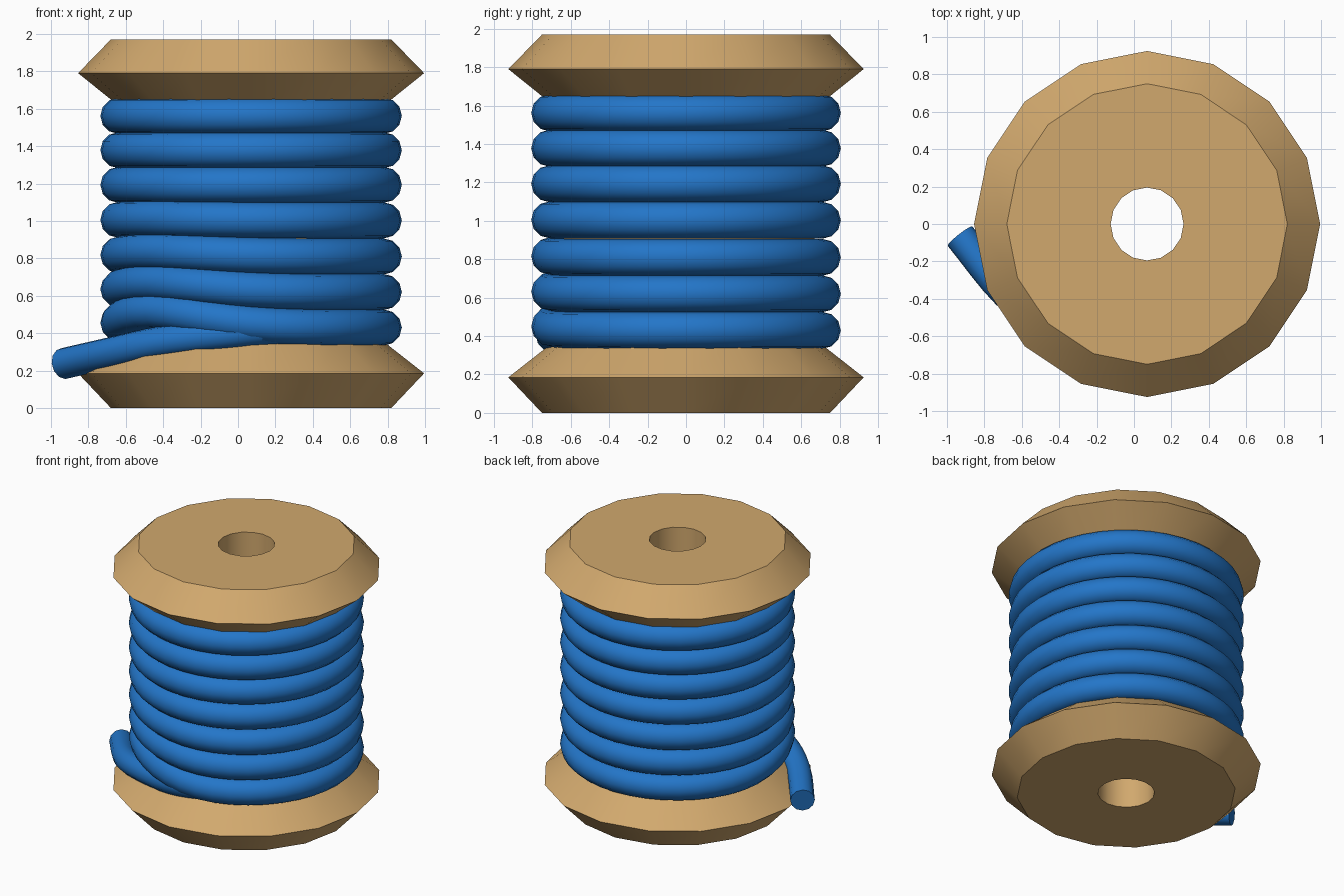
import bpy, bmesh, math
from mathutils import Vector

if "Cube" in bpy.data.objects:
    bpy.data.objects.remove(bpy.data.objects["Cube"])

CX = 0.07  # spool axis position in x


def material(name, rgb):
    m = bpy.data.materials.new(name)
    m.diffuse_color = (*rgb, 1)
    m.use_nodes = True
    m.node_tree.nodes["Principled BSDF"].inputs["Base Color"].default_value = m.diffuse_color
    return m


tan = material("tan wood", (0.64, 0.395, 0.155))
blue = material("blue rope", (0.017, 0.18, 0.58))


def loft(name, loops, closed, mat):
    """Skin a list of closed point loops into a smooth-by-angle object."""
    bm = bmesh.new()
    rows = [[bm.verts.new(p) for p in loop] for loop in loops]
    n = len(rows[0])
    for i in range(len(rows) if closed else len(rows) - 1):
        a, b = rows[i], rows[(i + 1) % len(rows)]
        for j in range(n):
            k = (j + 1) % n
            bm.faces.new((a[j], a[k], b[k], b[j]))
    if not closed:
        bm.faces.new(rows[0])
        bm.faces.new(rows[-1])
    bmesh.ops.recalc_face_normals(bm, faces=bm.faces)
    me = bpy.data.meshes.new(name)
    bm.to_mesh(me)
    bm.free()
    me.materials.append(mat)
    ob = bpy.data.objects.new(name, me)
    bpy.context.collection.objects.link(ob)
    bpy.ops.object.select_all(action='DESELECT')
    ob.select_set(True)
    bpy.context.view_layer.objects.active = ob
    bpy.ops.object.shade_smooth_by_angle(angle=math.radians(35))
    return ob


def tube(name, path, radius, closed, sides=12):
    """Sweep a round section along a path, kept upright."""
    loops, n = [], len(path)
    for i, p in enumerate(path):
        nxt = path[(i + 1) % n] if closed else path[min(i + 1, n - 1)]
        prv = path[i - 1] if closed else path[max(i - 1, 0)]
        t = (nxt - prv).normalized()
        side = t.cross(Vector((0, 0, 1))).normalized()
        up = side.cross(t)
        loops.append([p + radius * (math.cos(a) * side + math.sin(a) * up)
                      for a in (2 * math.pi * j / sides for j in range(sides))])
    return loft(name, loops, closed, blue)


# Spool: 16-sided lathe with bevelled flanges and a through hole
profile = [(0.195, 0), (0.75, 0), (0.925, 0.185), (0.67, 0.385),
           (0.67, 1.585), (0.925, 1.79), (0.75, 1.97), (0.195, 1.97)]
loft("spool", [[Vector((CX + r * math.cos(a), r * math.sin(a), z)) for r, z in profile]
               for a in (2 * math.pi * i / 16 for i in range(16))], True, tan)

# Rope turns: stacked rings, the lower ones lifted over the loose end
turn_z = [0.43, 0.62, 0.81, 1.003, 1.193, 1.378, 1.562]
lift = [0.09, 0.052, 0.027, 0.01, 0, 0, 0]
for k, (z, h) in enumerate(zip(turn_z, lift)):
    path = []
    for i in range(40):
        d = 9 * i
        a = math.radians(d)
        bump = h * math.exp(-0.5 * ((d - 223) / 27) ** 2)
        path.append(Vector((CX + 0.71 * math.cos(a), 0.71 * math.sin(a), z + bump)))
    tube(f"rope_turn_{k + 1}", path, 0.096, True)

# Loose rope end: spline through a few points, leaving the lowest turn
pts = [Vector(p) for p in [(0.42, -0.615, 0.43), (0.22, -0.68, 0.425), (-0.07, -0.69, 0.395),
                           (-0.42, -0.56, 0.352), (-0.68, -0.37, 0.295), (-0.93, -0.065, 0.238)]]
pts = [2 * pts[0] - pts[1]] + pts + [2 * pts[-1] - pts[-2]]
path = []
for i in range(1, len(pts) - 2):
    p0, p1, p2, p3 = pts[i - 1:i + 3]
    for s in range(4):
        t = s / 4
        path.append(0.5 * (2 * p1 + (p2 - p0) * t + (2 * p0 - 5 * p1 + 4 * p2 - p3) * t ** 2
                           + (3 * p1 - p0 - 3 * p2 + p3) * t ** 3))
path.append(pts[-2])
tube("rope_loose_end", path, 0.084, False)
